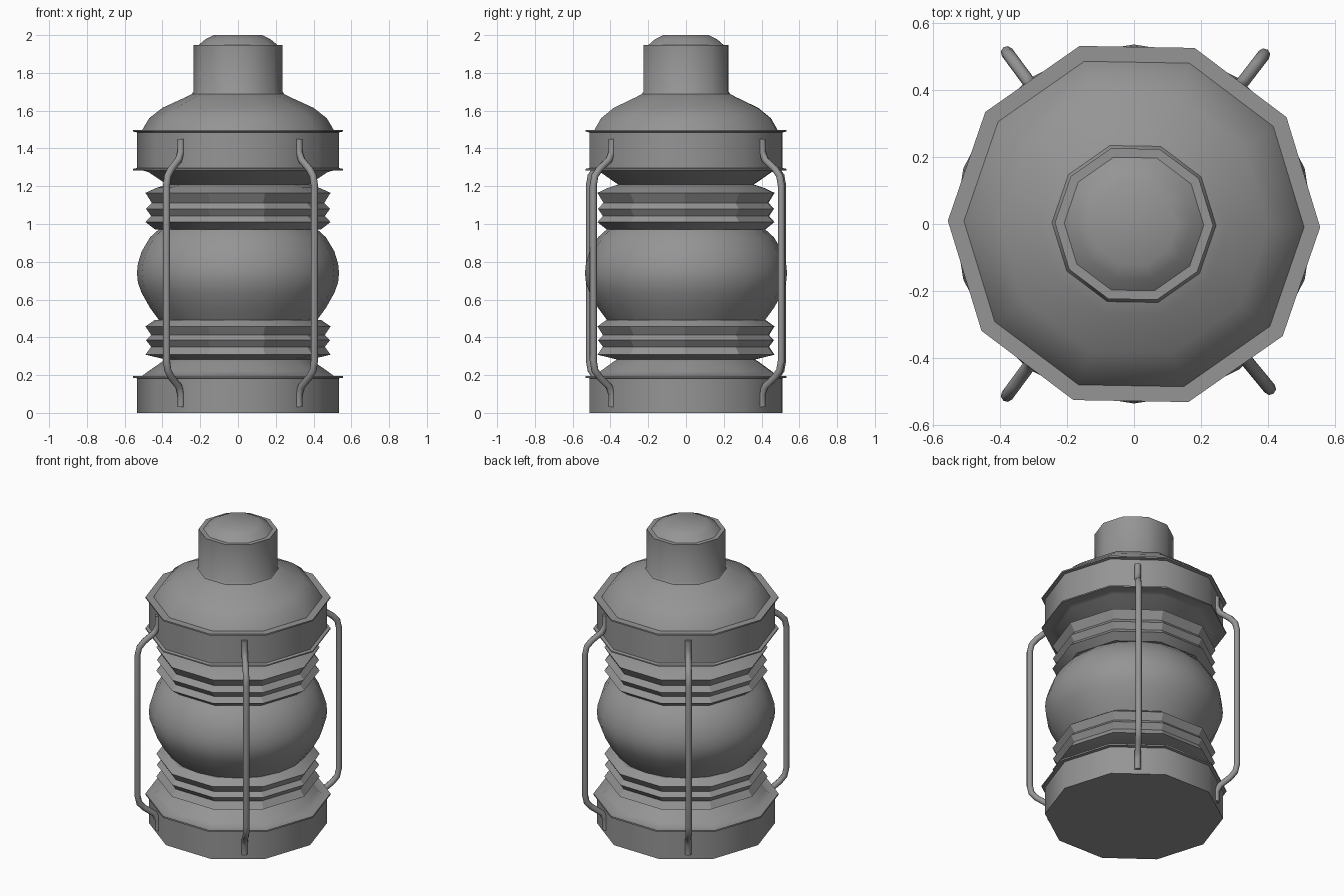
import bpy
import bmesh
from math import cos, sin, pi, radians
from mathutils import Vector

cube = bpy.data.objects.get("Cube")
if cube:
    bpy.data.objects.remove(cube, do_unlink=True)

# Single grey metal
grey = bpy.data.materials.new("grey_metal")
grey.use_nodes = True
colour = (0.3, 0.3, 0.3, 1)
grey.diffuse_color = colour
grey.node_tree.nodes["Principled BSDF"].inputs["Base Color"].default_value = colour


def finish(name, bm, angle):
    bmesh.ops.recalc_face_normals(bm, faces=bm.faces)
    mesh = bpy.data.meshes.new(name)
    bm.to_mesh(mesh)
    bm.free()
    mesh.materials.append(grey)
    obj = bpy.data.objects.new(name, mesh)
    bpy.context.collection.objects.link(obj)
    bpy.ops.object.select_all(action='DESELECT')
    obj.select_set(True)
    bpy.context.view_layer.objects.active = obj
    bpy.ops.object.shade_smooth_by_angle(angle=radians(angle))
    return obj


def bridge(bm, rings):
    """Join successive vertex loops with quads and cap both ends."""
    n = len(rings[0])
    for a, b in zip(rings, rings[1:]):
        for i in range(n):
            j = (i + 1) % n
            bm.faces.new((a[i], a[j], b[j], b[i]))
    bm.faces.new(rings[0])
    bm.faces.new(rings[-1])


def lathe(name, profile, sides=10, turn=-1.0, angle=40):
    """Revolve (radius, height) points around z."""
    bm = bmesh.new()
    rings = []
    for r, z in profile:
        angles = [radians(turn) + 2 * pi * i / sides for i in range(sides)]
        rings.append([bm.verts.new((r * cos(a), r * sin(a), z)) for a in angles])
    bridge(bm, rings)
    return finish(name, bm, angle)


def wire(name, path, heading, radius=0.019, sides=8):
    """Sweep a round section along a path lying in a radial plane."""
    out = Vector((cos(heading), sin(heading), 0))
    side = Vector((-sin(heading), cos(heading), 0))
    pts = [out * r + Vector((0, 0, z)) for r, z in path]
    bm = bmesh.new()
    rings = []
    for k, p in enumerate(pts):
        tangent = (pts[min(k + 1, len(pts) - 1)] - pts[max(k - 1, 0)]).normalized()
        across = tangent.cross(side)
        rings.append([bm.verts.new(p + radius * (cos(t) * side + sin(t) * across))
                      for t in (2 * pi * i / sides for i in range(sides))])
    bridge(bm, rings)
    return finish(name, bm, 50)


# Base pan with a thin lip and low shoulder
lathe("base", [(0.535, 0), (0.535, 0.183), (0.555, 0.186), (0.555, 0.196),
               (0.507, 0.196), (0.475, 0.22), (0.40, 0.272), (0.37, 0.29)])

# Ribbed collars below and above the globe
lathe("lower_collar", [(0.37, 0.28), (0.49, 0.308), (0.46, 0.35), (0.487, 0.385),
                       (0.46, 0.412), (0.49, 0.458), (0.44, 0.492)], angle=25)
lathe("upper_collar", [(0.44, 0.972), (0.49, 1.01), (0.46, 1.042), (0.487, 1.08),
                       (0.457, 1.112), (0.49, 1.165), (0.43, 1.192), (0.37, 1.21)], angle=25)

# Rounded globe
lathe("globe", [(0.41, 0.48), (0.465, 0.555), (0.51, 0.635), (0.53, 0.69),
                (0.535, 0.74), (0.53, 0.79), (0.51, 0.855), (0.465, 0.93),
                (0.41, 0.98)], sides=20, turn=0)

# Hood with two lips and a domed roof
lathe("hood", [(0.37, 1.205), (0.475, 1.275), (0.507, 1.284), (0.555, 1.284),
               (0.555, 1.292), (0.535, 1.296), (0.535, 1.485), (0.555, 1.489),
               (0.555, 1.498), (0.507, 1.498), (0.47, 1.56), (0.40, 1.615),
               (0.28, 1.67), (0.23, 1.695)])

# Chimney and its bevelled cap
lathe("chimney", [(0.25, 1.68), (0.236, 1.70), (0.236, 1.948), (0.208, 1.948),
                  (0.172, 1.978), (0.127, 2.0)])

# Four guard wires hooked onto the base and hood
lower_bend = [(0.508, 0.03), (0.508, 0.10), (0.53, 0.142), (0.595, 0.19),
              (0.625, 0.225), (0.636, 0.275)]
upper_bend = [(r, 1.48 - z) for r, z in reversed(lower_bend)]
headings = {"front_left": -50.5, "front_right": -126.5,
            "back_left": 52.5, "back_right": 126.5}
for place, heading in headings.items():
    wire(place + "_guard_wire", lower_bend + upper_bend, radians(heading))
